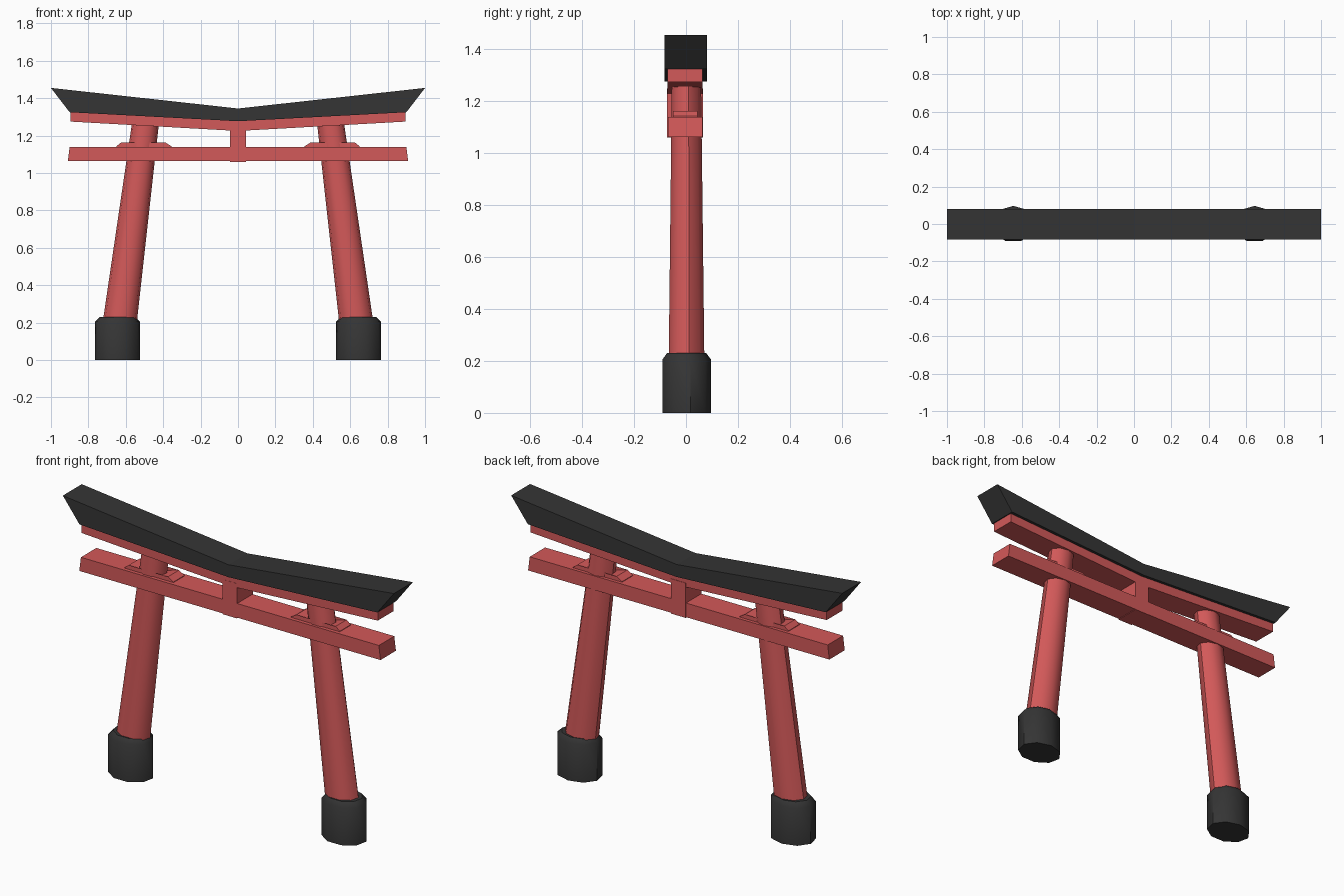
import bpy, bmesh
from math import sin, cos, tau, pi, radians

if "Cube" in bpy.data.objects:
    bpy.data.objects.remove(bpy.data.objects["Cube"])


def material(name, color):
    m = bpy.data.materials.new(name)
    m.diffuse_color = color
    m.use_nodes = True
    m.node_tree.nodes["Principled BSDF"].inputs["Base Color"].default_value = m.diffuse_color
    return m


RED = material("red_paint", (0.65, 0.10, 0.10, 1))
DARK = material("dark_paint", (0.035, 0.035, 0.035, 1))


def finish(name, bm, mat, angle=None):
    bmesh.ops.recalc_face_normals(bm, faces=bm.faces[:])
    me = bpy.data.meshes.new(name)
    bm.to_mesh(me)
    bm.free()
    ob = bpy.data.objects.new(name, me)
    bpy.context.collection.objects.link(ob)
    me.materials.append(mat)
    if angle:
        bpy.ops.object.select_all(action='DESELECT')
        ob.select_set(True)
        bpy.context.view_layer.objects.active = ob
        bpy.ops.object.shade_smooth_by_angle(angle=radians(angle))
    return ob


def slab(name, profile, y0, y1, mat):
    """Extrude an x-z outline along y."""
    bm = bmesh.new()
    a = [bm.verts.new((x, y0, z)) for x, z in profile]
    b = [bm.verts.new((x, y1, z)) for x, z in profile]
    n = len(profile)
    caps = [bm.faces.new(a), bm.faces.new(b)]
    for i in range(n):
        bm.faces.new((a[i], a[(i + 1) % n], b[(i + 1) % n], b[i]))
    bmesh.ops.triangulate(bm, faces=caps)
    return finish(name, bm, mat)


def loft(name, rings, sides, mat):
    """Skin elliptical rings (x centre, z, x radius, y radius)."""
    bm = bmesh.new()
    loops = []
    for cx, z, rx, ry in rings:
        loops.append([bm.verts.new((cx + rx * sin(tau * i / sides), ry * cos(tau * i / sides), z))
                      for i in range(sides)])
    for lo, hi in zip(loops, loops[1:]):
        for i in range(sides):
            j = (i + 1) % sides
            bm.faces.new((lo[i], lo[j], hi[j], hi[i]))
    bm.faces.new(loops[0])
    bm.faces.new(loops[-1])
    return finish(name, bm, mat, 45)


def mirrored(half):
    """Complete an outline given on the right half."""
    return half + [(-x, z) for x, z in reversed(half) if x > 0]


# Swept roof beam and the red beam under it
slab("roof_beam", [(0, 1.277), (0.9, 1.325), (1, 1.455), (0, 1.345), (-1, 1.455), (-0.9, 1.325)],
     -0.083, 0.08, DARK)
slab("upper_beam", [(0, 1.225), (0.895, 1.275), (0.895, 1.325), (0, 1.278), (-0.895, 1.325), (-0.895, 1.275)],
     -0.072, 0.064, RED)

# Straight tie beam and centre strut
slab("tie_beam", mirrored([(0.91, 1.063), (0.9, 1.14)]), -0.07, 0.063, RED)
slab("centre_strut", mirrored([(0.044, 1.06), (0.044, 1.25)]), -0.073, 0.066, RED)

for side, s in (("left", -1), ("right", 1)):
    # Leaning pillar on a chamfered footing
    loft(side + "_pillar", [(s * 0.635, 0.18, 0.093, 0.071), (s * 0.493, 1.28, 0.073, 0.058)], 9, RED)
    loft(side + "_footing", [(s * 0.645, 0, 0.122, 0.097), (s * 0.645, 0.205, 0.122, 0.097),
                             (s * 0.643, 0.23, 0.098, 0.078)], 9, DARK)
    # Wedges either side of the pillar
    slab(side + "_wedge", [(s * x, z) for x, z in
                           ((0.355, 1.12), (0.355, 1.143), (0.388, 1.163), (0.51, 1.128),
                            (0.625, 1.163), (0.65, 1.143), (0.65, 1.12))], -0.05, 0.045, RED)
